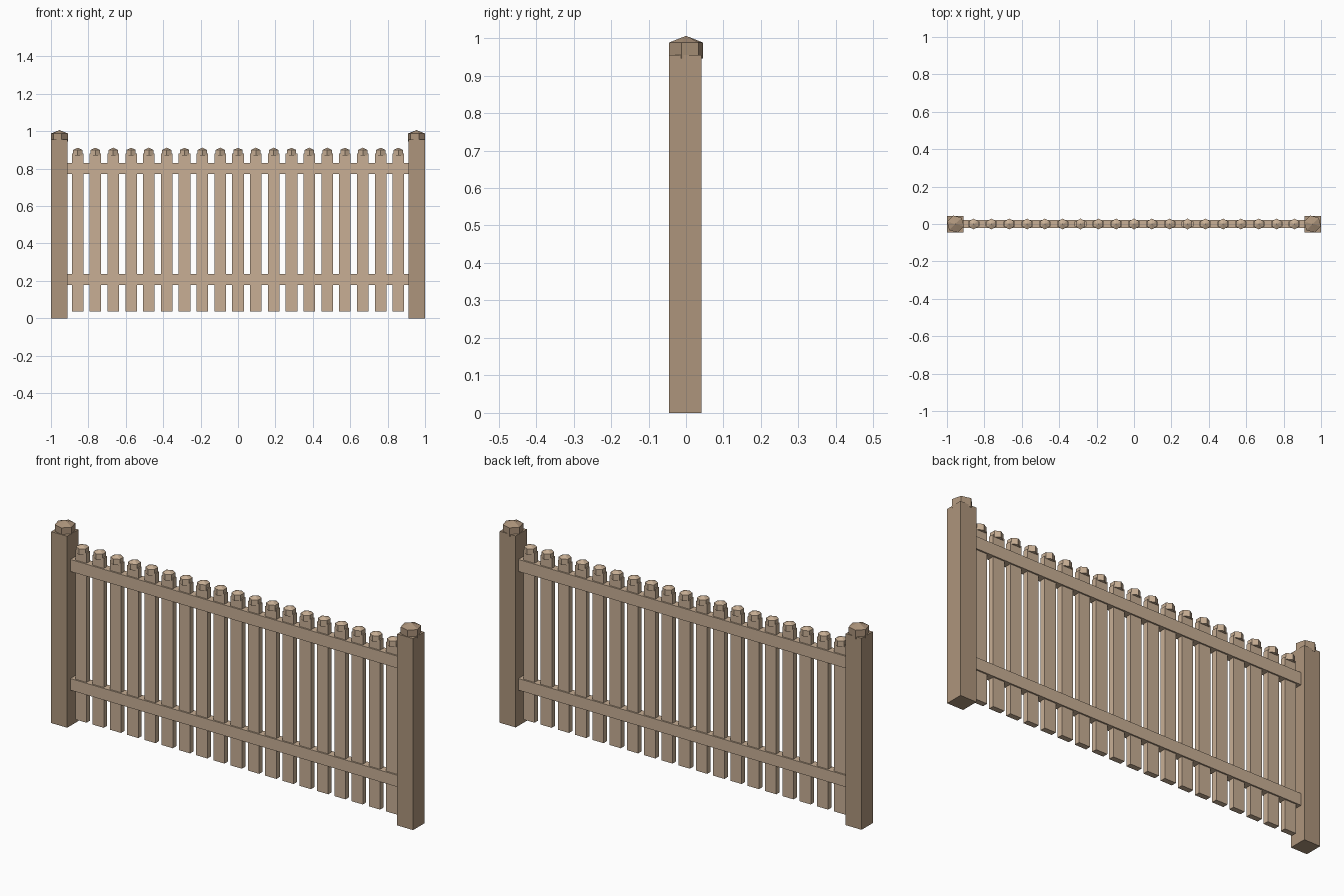
import bpy, bmesh, math

if "Cube" in bpy.data.objects:
    bpy.data.objects.remove(bpy.data.objects["Cube"])


def material(name, rgb):
    m = bpy.data.materials.new(name)
    m.diffuse_color = (*rgb, 1)
    m.use_nodes = True
    m.node_tree.nodes["Principled BSDF"].inputs["Base Color"].default_value = m.diffuse_color
    return m


LIGHT = material("light_wood", (0.58, 0.43, 0.30))
DARK = material("dark_wood", (0.42, 0.30, 0.20))


def finish(name, bm, mat):
    bmesh.ops.recalc_face_normals(bm, faces=bm.faces)
    me = bpy.data.meshes.new(name)
    bm.to_mesh(me)
    bm.free()
    me.materials.append(mat)
    ob = bpy.data.objects.new(name, me)
    bpy.context.collection.objects.link(ob)
    return ob


def box(name, lo, hi, mat):
    bm = bmesh.new()
    bmesh.ops.create_cube(bm, size=1)
    for v in bm.verts:
        v.co = [(a + b) / 2 + c * (b - a) for a, b, c in zip(lo, hi, v.co)]
    return finish(name, bm, mat)


def hex_cap(name, x, y, r, turn, z0, z1, tip, mat):
    """Six-sided block with a low pointed top."""
    bm = bmesh.new()
    rings = []
    for z in (z0, z1):
        rings.append([bm.verts.new((x + r * math.cos(turn + i * math.pi / 3),
                                    y + r * math.sin(turn + i * math.pi / 3), z))
                      for i in range(6)])
    apex = bm.verts.new((x, y, tip))
    low, high = rings
    bm.faces.new(low[::-1])
    for i in range(6):
        j = (i + 1) % 6
        bm.faces.new((low[i], low[j], high[j], high[i]))
        bm.faces.new((high[i], high[j], apex))
    return finish(name, bm, mat)


# End posts with caps
for side, s in (("left", -1), ("right", 1)):
    x = s * 0.9545
    box(f"{side}_post", (x - 0.044, -0.046, 0), (x + 0.044, 0.042, 0.955), DARK)
    hex_cap(f"{side}_post_cap", x, 0, 0.047, math.radians(45), 0.945, 0.988, 1.006, DARK)

# Horizontal rails
for name, z0, z1 in (("lower_rail", 0.178, 0.236), ("upper_rail", 0.77, 0.83)):
    box(name, (-0.912, -0.021, z0), (0.912, 0.021, z1), LIGHT)

# Pickets with caps
for i in range(19):
    x = (i - 9) * 0.0953
    box(f"picket_{i + 1}", (x - 0.031, -0.0135, 0.035), (x + 0.031, 0.0135, 0.88), LIGHT)
    hex_cap(f"picket_cap_{i + 1}", x, 0, 0.029, math.radians(30), 0.87, 0.9, 0.912, LIGHT)
